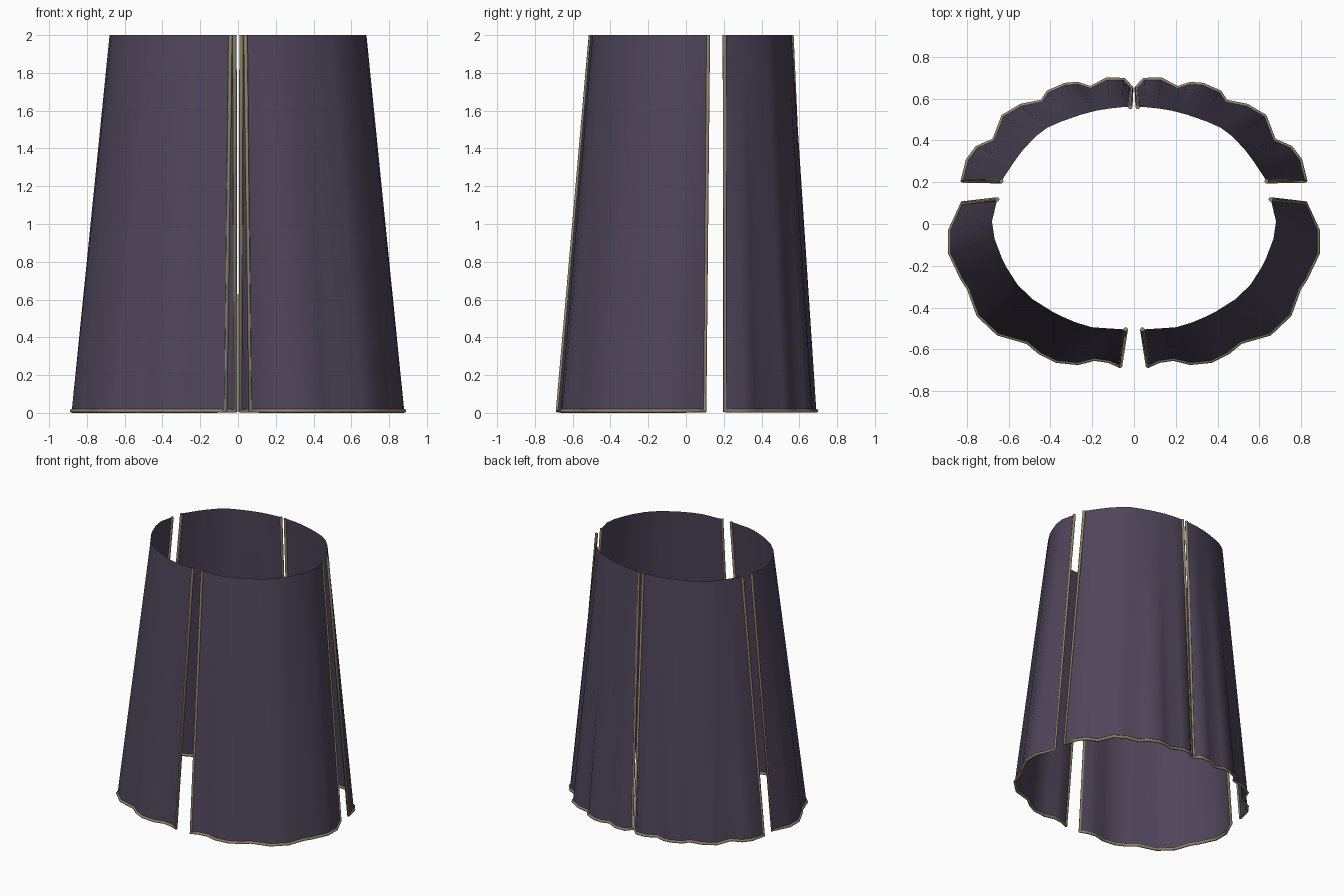
import bpy, bmesh
from mathutils import Vector

if "Cube" in bpy.data.objects:
    bpy.data.objects.remove(bpy.data.objects["Cube"])


def material(name, rgb):
    m = bpy.data.materials.new(name)
    m.diffuse_color = (*rgb, 1)
    m.use_nodes = True
    m.node_tree.nodes["Principled BSDF"].inputs["Base Color"].default_value = m.diffuse_color
    return m


cloth = material("plum cloth", (0.078, 0.060, 0.102))
braid = material("khaki braid", (0.28, 0.235, 0.145))

HEM, TOP, ROWS = 0.011, 2.0, 8

# Wavy hem line and smooth waist line of each right-hand panel
FRONT_HEM = [(.064, -.68), (.12, -.655), (.19, -.645), (.27, -.665), (.37, -.655),
             (.45, -.615), (.51, -.565), (.65, -.525), (.745, -.435), (.79, -.31),
             (.82, -.265), (.88, -.14), (.88, -.03), (.82, .10)]
FRONT_WAIST = [(.04, -.505), (.20, -.495), (.30, -.465), (.42, -.405), (.53, -.33),
               (.60, -.23), (.65, -.13), (.68, -.03), (.68, .04), (.655, .118)]
BACK_HEM = [(.012, .65), (.05, .69), (.13, .69), (.21, .65), (.27, .67), (.33, .665),
            (.41, .63), (.44, .585), (.54, .565), (.625, .515), (.67, .40), (.75, .365),
            (.795, .305), (.82, .205)]
BACK_WAIST = [(.018, .56), (.05, .56), (.15, .55), (.25, .525), (.35, .49),
              (.44, .45), (.52, .37), (.58, .29), (.635, .205)]


def fractions(pts):
    # Share of the total length reached at each point
    d = [0.0]
    for a, b in zip(pts, pts[1:]):
        d.append(d[-1] + (Vector(b) - Vector(a)).length)
    return [v / d[-1] for v in d]


def sample(pts, t):
    fr = fractions(pts)
    for i in range(len(pts) - 1):
        if t <= fr[i + 1] + 1e-6:
            k = (t - fr[i]) / (fr[i + 1] - fr[i])
            return Vector(pts[i]).lerp(Vector(pts[i + 1]), k)
    return Vector(pts[-1])


def activate(ob):
    bpy.ops.object.select_all(action='DESELECT')
    ob.select_set(True)
    bpy.context.view_layer.objects.active = ob


def panel(name, hem, waist, side, flip):
    low = [Vector((x * side, y, HEM)) for x, y in hem]
    high = []
    for t in fractions(hem):
        p = sample(waist, t)
        high.append(Vector((p.x * side, p.y, TOP)))

    # Cloth lofted from hem to waist
    bm = bmesh.new()
    grid = [[bm.verts.new(a.lerp(b, r / ROWS)) for a, b in zip(low, high)]
            for r in range(ROWS + 1)]
    for lo, hi in zip(grid, grid[1:]):
        for i in range(len(low) - 1):
            f = [lo[i], lo[i + 1], hi[i + 1], hi[i]]
            bm.faces.new(f[::-1] if flip else f)
    me = bpy.data.meshes.new(name)
    bm.to_mesh(me)
    bm.free()
    me.materials.append(cloth)
    ob = bpy.data.objects.new(name, me)
    bpy.context.collection.objects.link(ob)
    activate(ob)
    bpy.ops.object.shade_smooth_by_angle(angle=0.9)

    # Braid running down one edge, along the hem and up the other edge
    cu = bpy.data.curves.new(name + "_trim", 'CURVE')
    cu.dimensions = '3D'
    cu.bevel_depth = 0.011
    cu.bevel_resolution = 1
    cu.use_fill_caps = True
    path = [high[0]] + low + [high[-1]]
    sp = cu.splines.new('POLY')
    sp.points.add(len(path) - 1)
    for p, co in zip(sp.points, path):
        p.co = (*co, 1)
    cu.materials.append(braid)
    trim = bpy.data.objects.new(name + "_trim", cu)
    bpy.context.collection.objects.link(trim)
    activate(trim)
    bpy.ops.object.convert(target='MESH')


for label, side in (("right", 1), ("left", -1)):
    panel("front_panel_" + label, FRONT_HEM, FRONT_WAIST, side, side < 0)
    panel("back_panel_" + label, BACK_HEM, BACK_WAIST, side, side > 0)
